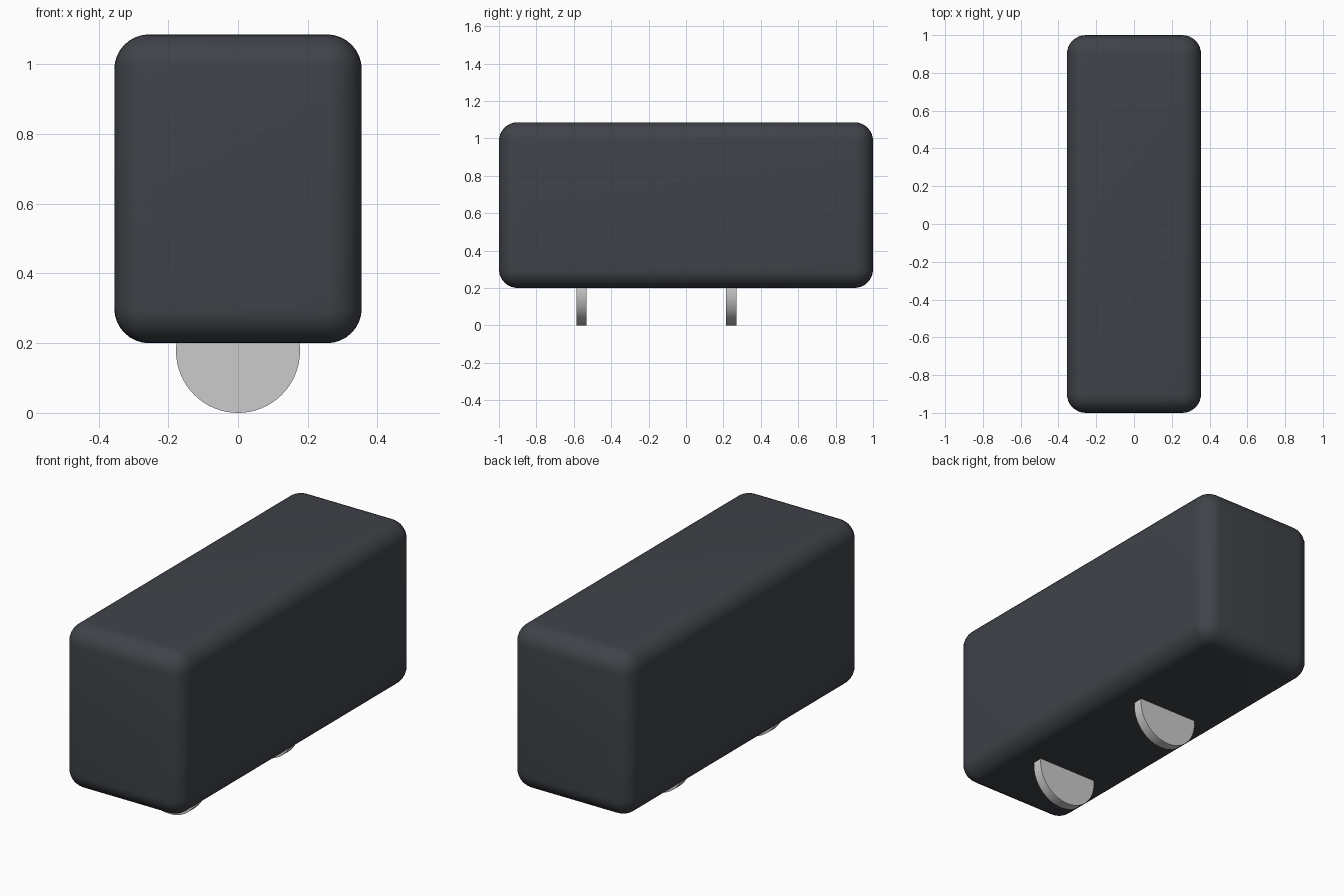
import bpy, math

if "Cube" in bpy.data.objects:
    bpy.data.objects.remove(bpy.data.objects["Cube"])


def material(name, color):
    mat = bpy.data.materials.new(name)
    mat.diffuse_color = color
    mat.use_nodes = True
    mat.node_tree.nodes["Principled BSDF"].inputs["Base Color"].default_value = mat.diffuse_color
    return mat


dark = material("dark_casing", (0.05, 0.055, 0.065, 1))

# Rounded casing
bpy.ops.mesh.primitive_cube_add(size=1, location=(0, 0, 0.643))
body = bpy.context.object
body.name = "body"
body.scale = (0.71, 2.0, 0.886)
bpy.ops.object.transform_apply(location=False, rotation=False, scale=True)
body.data.materials.append(dark)
bevel = body.modifiers.new("rounded_edges", 'BEVEL')
bevel.width = 0.1
bevel.segments = 8
bpy.ops.object.shade_smooth()


# Disc feet, upper half sunk into the casing
def disc(name, y):
    bpy.ops.mesh.primitive_cylinder_add(
        vertices=64, radius=0.178, depth=0.054,
        location=(0, y, 0.178), rotation=(math.pi / 2, 0, 0))
    bpy.context.object.name = name
    bpy.ops.object.shade_smooth_by_angle(angle=math.radians(30))


disc("front_disc", -0.558)
disc("rear_disc", 0.242)
